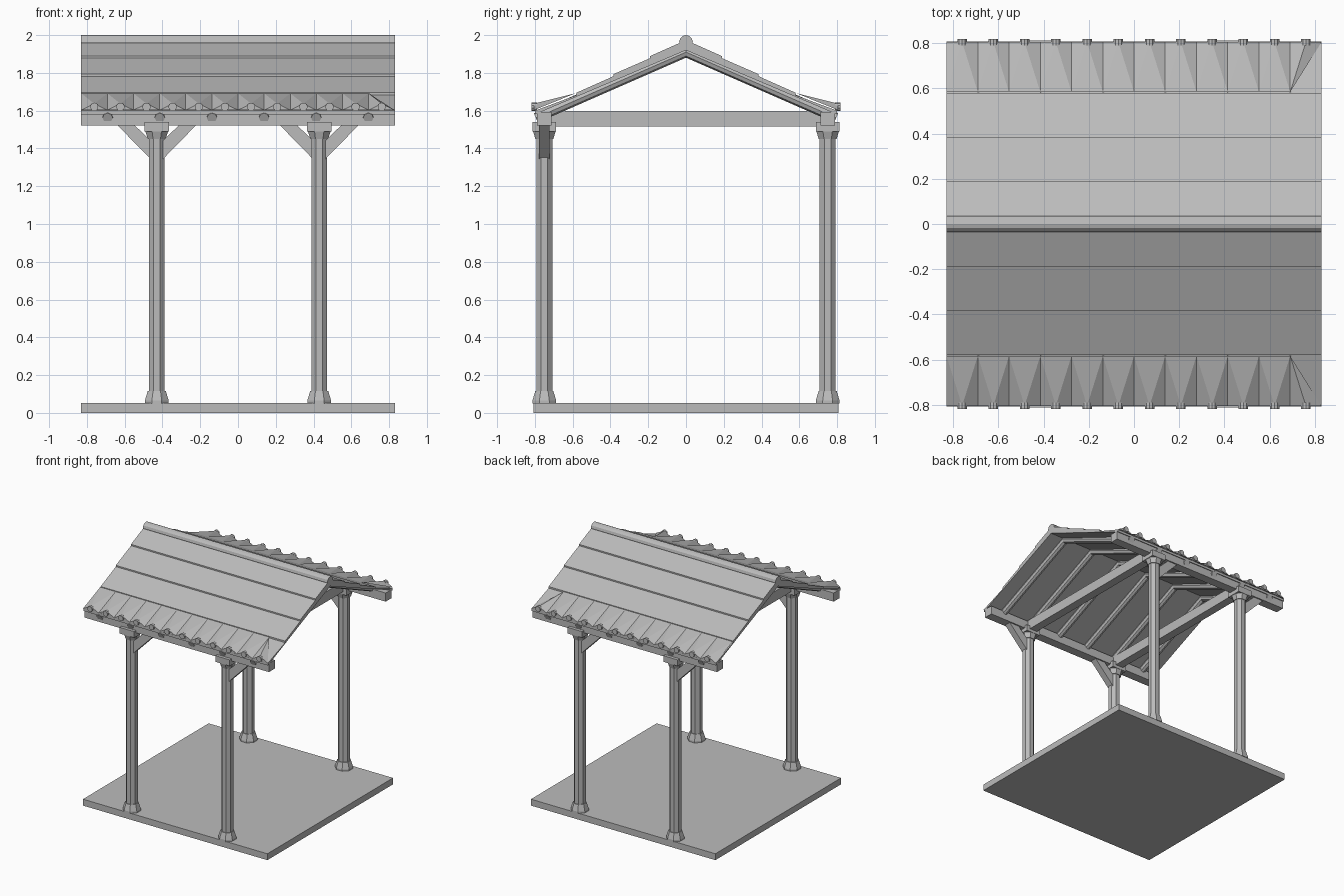
import bpy, bmesh, math
from mathutils import Vector

cube = bpy.data.objects.get("Cube")
if cube:
    bpy.data.objects.remove(cube, do_unlink=True)

grey = bpy.data.materials.new("plain_grey")
grey.use_nodes = True
grey.diffuse_color = (0.5, 0.5, 0.5, 1)
grey.node_tree.nodes["Principled BSDF"].inputs["Base Color"].default_value = (0.5, 0.5, 0.5, 1)

WIDTH = 0.83        # half length of roof and floor
POST_X, POST_Y = 0.43, 0.75


def finish(name, bm, closed=True):
    if closed:
        bmesh.ops.recalc_face_normals(bm, faces=bm.faces)
    mesh = bpy.data.meshes.new(name)
    bm.to_mesh(mesh)
    bm.free()
    mesh.materials.append(grey)
    obj = bpy.data.objects.new(name, mesh)
    bpy.context.collection.objects.link(obj)
    return obj


def box(name, centre, size):
    bm = bmesh.new()
    bmesh.ops.create_cube(bm, size=1)
    for v in bm.verts:
        v.co = Vector(a * b for a, b in zip(v.co, size)) + Vector(centre)
    return finish(name, bm)


def prism(name, points, offset):
    """Extrude a flat outline by an offset."""
    bm = bmesh.new()
    face = bm.faces.new([bm.verts.new(p) for p in points])
    new = bmesh.ops.extrude_face_region(bm, geom=[face])["geom"]
    bmesh.ops.translate(bm, vec=offset, verts=[v for v in new if isinstance(v, bmesh.types.BMVert)])
    bmesh.ops.recalc_face_normals(bm, faces=bm.faces)
    return finish(name, bm)


def rod(name, start, end, radius, sides=8):
    start, end = Vector(start), Vector(end)
    axis = end - start
    bm = bmesh.new()
    bmesh.ops.create_cone(bm, cap_ends=True, segments=sides, radius1=radius,
                          radius2=radius, depth=axis.length)
    turn = axis.to_track_quat('Z', 'Y')
    for v in bm.verts:
        v.co = turn @ v.co + (start + end) / 2
    return finish(name, bm)


def lathe(name, x, y, profile, sides=8):
    """Stack rings given as (half width, height)."""
    bm = bmesh.new()
    rings = []
    for half, z in profile:
        r = half / math.cos(math.pi / sides)
        rings.append([bm.verts.new((x + r * math.cos((k + 0.5) * math.tau / sides),
                                    y + r * math.sin((k + 0.5) * math.tau / sides), z))
                      for k in range(sides)])
    for low, high in zip(rings, rings[1:]):
        for k in range(sides):
            n = (k + 1) % sides
            bm.faces.new((low[k], low[n], high[n], high[k]))
    bm.faces.new(rings[0])
    bm.faces.new(rings[-1])
    return finish(name, bm)


# Floor slab
box("floor_slab", (0, 0, 0.026), (2 * WIDTH, 1.615, 0.052))

# Posts with flared feet and capitals, and one brace on each
for side, s in (("front", -1), ("back", 1)):
    y = s * POST_Y
    for end, x in (("right", -POST_X), ("left", POST_X)):
        tag = f"{side}_{end}"
        lathe(f"{tag}_post", x, y, [(0.042, 0.05), (0.042, 1.46)])
        lathe(f"{tag}_post_foot", x, y, [(0.063, 0.05), (0.063, 0.065), (0.048, 0.115), (0.042, 0.115)])
        lathe(f"{tag}_capital_neck", x, y, [(0.047, 1.45), (0.063, 1.5)])
        box(f"{tag}_capital", (x, y, 1.516), (0.13, 0.126, 0.05))
        outline = [(0, 1.31), (0.215, 1.53), (0.125, 1.53), (0, 1.41)]
        prism(f"{tag}_brace", [(x - s * u, y - 0.027, z) for u, z in outline], (0, 0.054, 0))
    # Long beam under the eave
    box(f"{side}_eave_beam", (0, y, 1.557), (2 * WIDTH, 0.075, 0.07))

# Cross beams between posts
for end, x in (("right", -POST_X), ("left", POST_X)):
    box(f"{end}_cross_beam", (x, 0, 1.556), (0.07, 2 * POST_Y, 0.082))

# Stepped roof slopes, rafters and eave tiles
slope = [(0, 1.92), (0.8, 1.58), (0.8, 1.6), (0.58, 1.682), (0.58, 1.695),
         (0.385, 1.782), (0.385, 1.793), (0.19, 1.878), (0.19, 1.889), (0.035, 1.958), (0, 1.965)]
RAFTERS, TILES = 6, 12
step = 2 * WIDTH / TILES
for side, s in (("front", -1), ("back", 1)):
    prism(f"{side}_roof_slope", [(-WIDTH, s * y, z) for y, z in slope], (2 * WIDTH, 0, 0))
    for i in range(RAFTERS):
        x = -0.69 + i * 0.276
        rod(f"{side}_rafter_{i + 1}", (x, 0, 1.91), (x, s * 0.795, 1.562), 0.027)

    # Pleated eave: ridges at tile centres, valleys at tile joints
    bm = bmesh.new()
    for i in range(TILES):
        x0 = -WIDTH + i * step
        x1, xm = x0 + step, x0 + step / 2
        top0 = bm.verts.new((x0, s * 0.585, 1.692))
        low0 = bm.verts.new((x0, s * 0.805, 1.603))
        ridge = bm.verts.new((xm, s * 0.805, 1.637))
        low1 = bm.verts.new((x1, s * 0.805, 1.603))
        faces = [(top0, low0, ridge), (low0, low1, ridge)]
        if i < TILES - 1:
            top1 = bm.verts.new((x1, s * 0.585, 1.692))
            faces += [(top0, ridge, top1), (top1, ridge, low1)]
        else:
            faces.append((top0, ridge, low1))
        for f in faces:
            bm.faces.new(f if s < 0 else f[::-1])
        rod(f"{side}_tile_cap_{i + 1}", (xm, s * 0.79, 1.62), (xm, s * 0.819, 1.62), 0.022, 10)
    bmesh.ops.remove_doubles(bm, verts=bm.verts, dist=0.0001)
    finish(f"{side}_eave_tiles", bm, closed=False)

# Ridge roll
rod("ridge_roll", (-WIDTH, 0, 1.964), (WIDTH, 0, 1.964), 0.036, 12)
